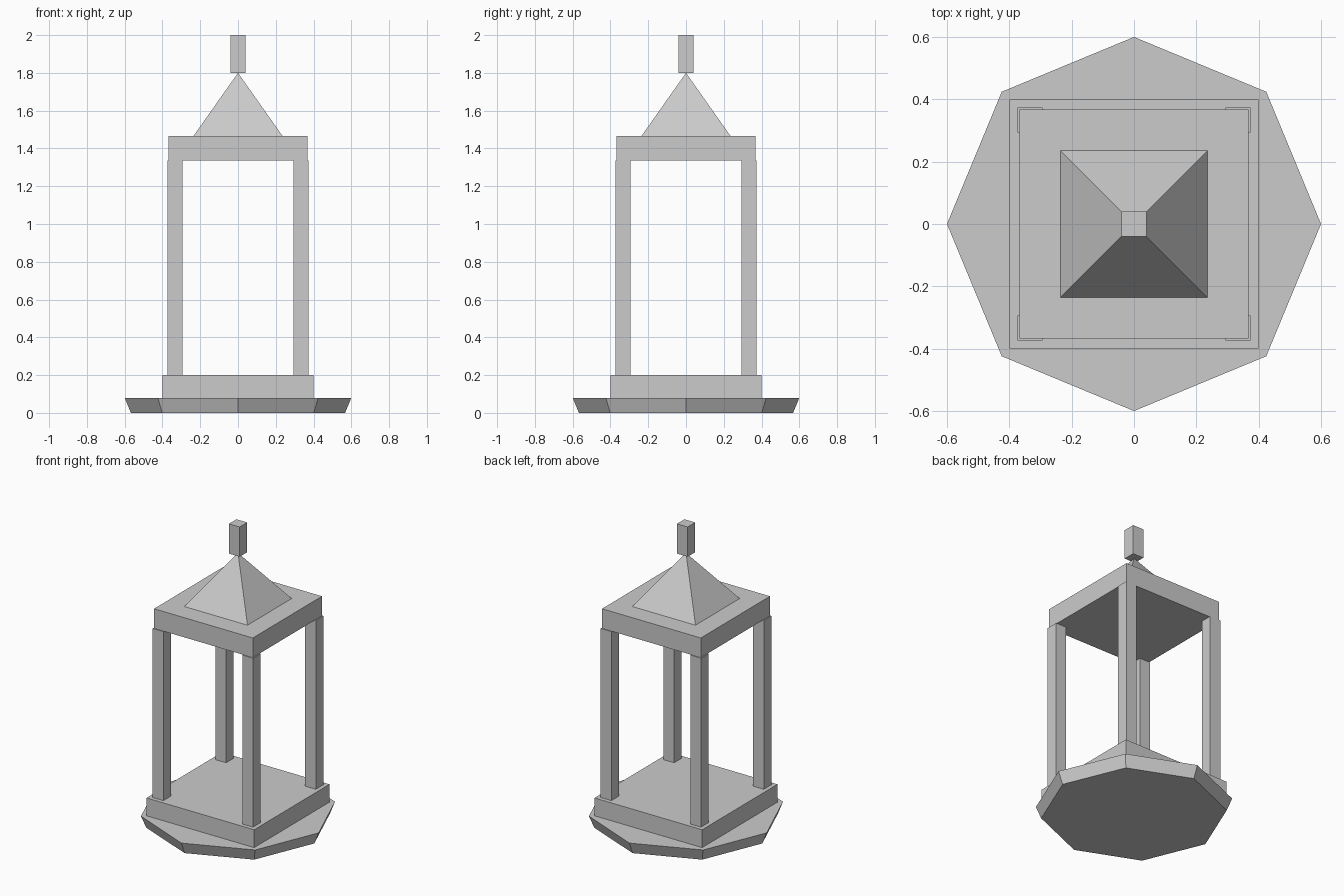
import bpy
import math

if "Cube" in bpy.data.objects:
    bpy.data.objects.remove(bpy.data.objects["Cube"])

grey = bpy.data.materials.new("light grey")
grey.diffuse_color = (0.6, 0.6, 0.6, 1)
grey.use_nodes = True
grey.node_tree.nodes["Principled BSDF"].inputs["Base Color"].default_value = grey.diffuse_color


def finish(name):
    obj = bpy.context.object
    obj.name = name
    obj.data.materials.append(grey)
    return obj


def box(name, half, z0, z1, x=0, y=0):
    bpy.ops.mesh.primitive_cube_add(size=1, location=(x, y, (z0 + z1) / 2))
    bpy.context.object.scale = (2 * half, 2 * half, z1 - z0)
    bpy.ops.object.transform_apply(location=False, rotation=False)
    return finish(name)


def frustum(name, sides, r0, r1, z0, z1, turn):
    bpy.ops.mesh.primitive_cone_add(vertices=sides, radius1=r0, radius2=r1, depth=z1 - z0,
                                    location=(0, 0, (z0 + z1) / 2), rotation=(0, 0, turn))
    return finish(name)


# Octagonal foot flaring upward, with a square plinth on it
frustum("foot", 8, 0.567, 0.6, 0, 0.08, 0)
box("plinth", 0.4, 0.08, 0.2)

# Four corner posts
for sx in (-1, 1):
    for sy in (-1, 1):
        box("post", 0.04, 0.2, 1.335, 0.333 * sx, 0.333 * sy)

# Roof slab, pyramid and finial
box("roof_slab", 0.367, 1.335, 1.467)
frustum("roof_pyramid", 4, 0.235 * math.sqrt(2), 0, 1.467, 1.8, math.pi / 4)
box("finial", 0.04, 1.8, 2.0)
